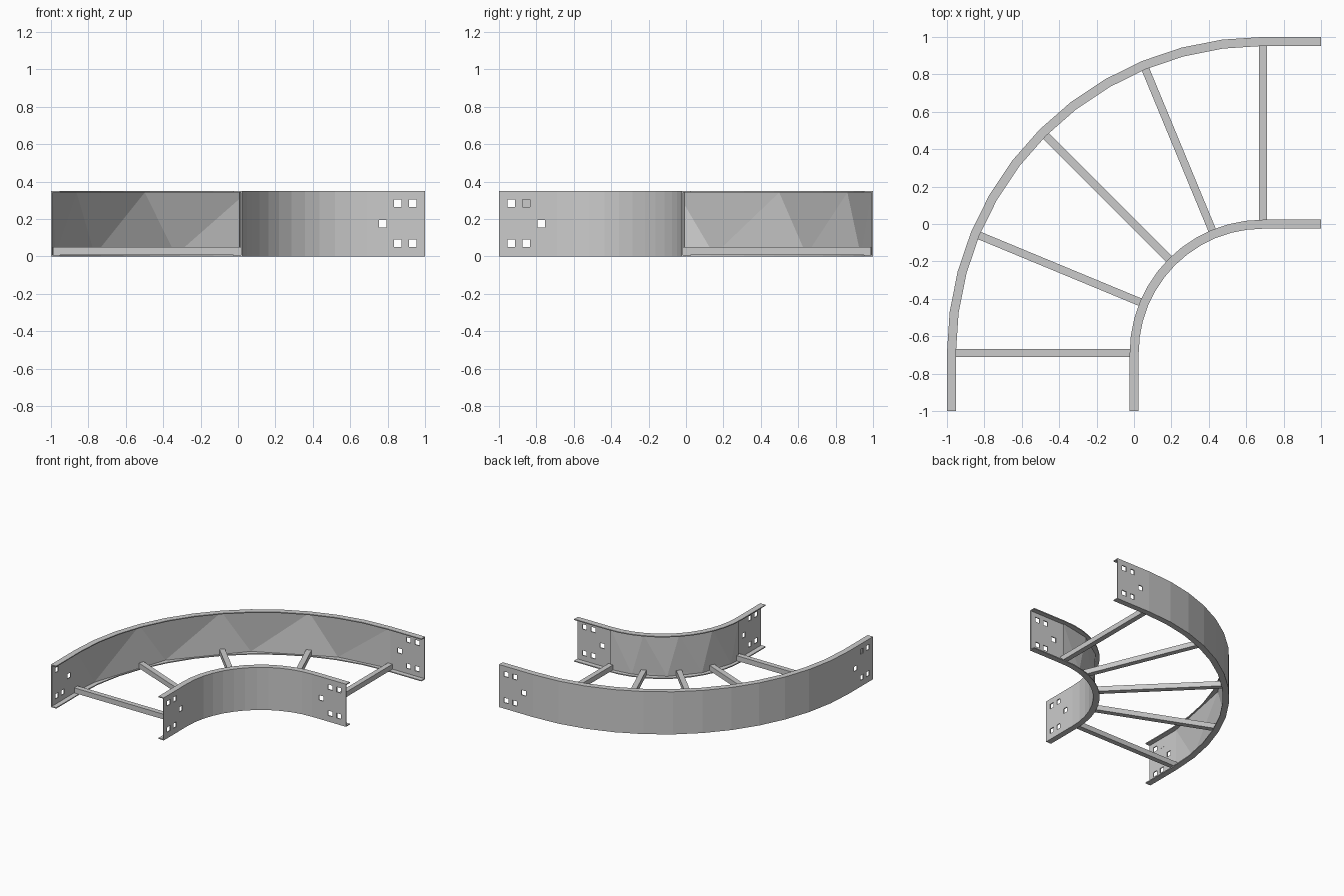
import bpy, bmesh, math
from mathutils import Matrix

if "Cube" in bpy.data.objects:
    bpy.data.objects.remove(bpy.data.objects["Cube"])

C = 0.69          # bend centre is (C, -C)
H, T = 0.35, 0.008
SEG = 12


def make(name, bm):
    bmesh.ops.recalc_face_normals(bm, faces=bm.faces)
    me = bpy.data.meshes.new(name)
    bm.to_mesh(me)
    bm.free()
    ob = bpy.data.objects.new(name, me)
    bpy.context.collection.objects.link(ob)
    return ob


def polar(r, deg):
    a = math.radians(deg)
    return C - r * math.cos(a), -C + r * math.sin(a)


def path(r):
    arc = [polar(r, 90 * i / SEG) for i in range(SEG + 1)]
    return [(C - r, -1)] + arc + [(1, r - C)]


def box(bm, x0, x1, y0, y1, z0, z1, rot=None):
    m = Matrix.Translation(((x0 + x1) / 2, (y0 + y1) / 2, (z0 + z1) / 2))
    m = m @ Matrix.Diagonal((x1 - x0, y1 - y0, z1 - z0, 1))
    bmesh.ops.create_cube(bm, size=1, matrix=(rot @ m) if rot else m)


# C-section side rail swept along straight, bend, straight
def rail(name, web, tip):
    s = T if tip > web else -T
    prof = [(web, 0), (tip, 0), (tip, T), (web + s, T),
            (web + s, H - T), (tip, H - T), (tip, H), (web, H)]
    bm = bmesh.new()
    lines = [[bm.verts.new((x, y, z)) for x, y in path(r)] for r, z in prof]
    n = len(prof)
    for k in range(n):
        a, b = lines[k], lines[(k + 1) % n]
        for i in range(len(a) - 1):
            bm.faces.new((a[i], a[i + 1], b[i + 1], b[i]))
    for e in (0, -1):
        bm.faces.new([l[e] for l in lines])
    return make(name, bm)


rails = [rail("outer_rail", 1.69, 1.642), rail("inner_rail", 0.665, 0.713)]

# Square bolt holes through both rails at each end
bm = bmesh.new()
h = 0.02
for u, z in [(0.855, 0.285), (0.935, 0.285), (0.855, 0.07), (0.935, 0.07), (0.775, 0.175)]:
    box(bm, u - h, u + h, -0.1, 1.1, z - h, z + h)
    box(bm, -1.1, 0.1, -u - h, -u + h, z - h, z + h)
cutter = make("hole_cutter", bm)
cutter.hide_render = True
for ob in rails:
    mod = ob.modifiers.new("holes", 'BOOLEAN')
    mod.operation = 'DIFFERENCE'
    mod.solver = 'EXACT'
    mod.object = cutter
    bpy.context.view_layer.objects.active = ob
    bpy.ops.object.modifier_apply(modifier=mod.name)
bpy.data.objects.remove(cutter)


# Zigzag faceted lining on the channel side of each web
def lining(name, r):
    bm = bmesh.new()
    pt = lambda d, z: bm.verts.new((*polar(r, d), z))
    top = [pt(d, H - T) for d in (0, 22.5, 45, 67.5, 90)]
    bot = [pt(d, T) for d in (0, 7.5, 30, 52.5, 75, 90)]
    for i in range(5):
        bm.faces.new((top[i], bot[i], bot[i + 1]))
        if i < 4:
            bm.faces.new((top[i], bot[i + 1], top[i + 1]))
    make(name, bm)


lining("outer_lining", 1.681)
lining("inner_lining", 0.684)

# One outer hole is blanked from inside
bm = bmesh.new()
box(bm, -0.994, -0.991, -0.88, -0.83, 0.26, 0.31)
make("hole_blank", bm)

# Five radial rungs resting on the lower flanges
for i in range(5):
    bm = bmesh.new()
    rot = Matrix.Translation((C, -C, 0)) @ Matrix.Rotation(-math.radians(22.5 * i), 4, 'Z')
    box(bm, -1.68, -0.675, -0.021, 0.021, T, 0.05, rot)
    make(f"rung_{i + 1}", bm)
